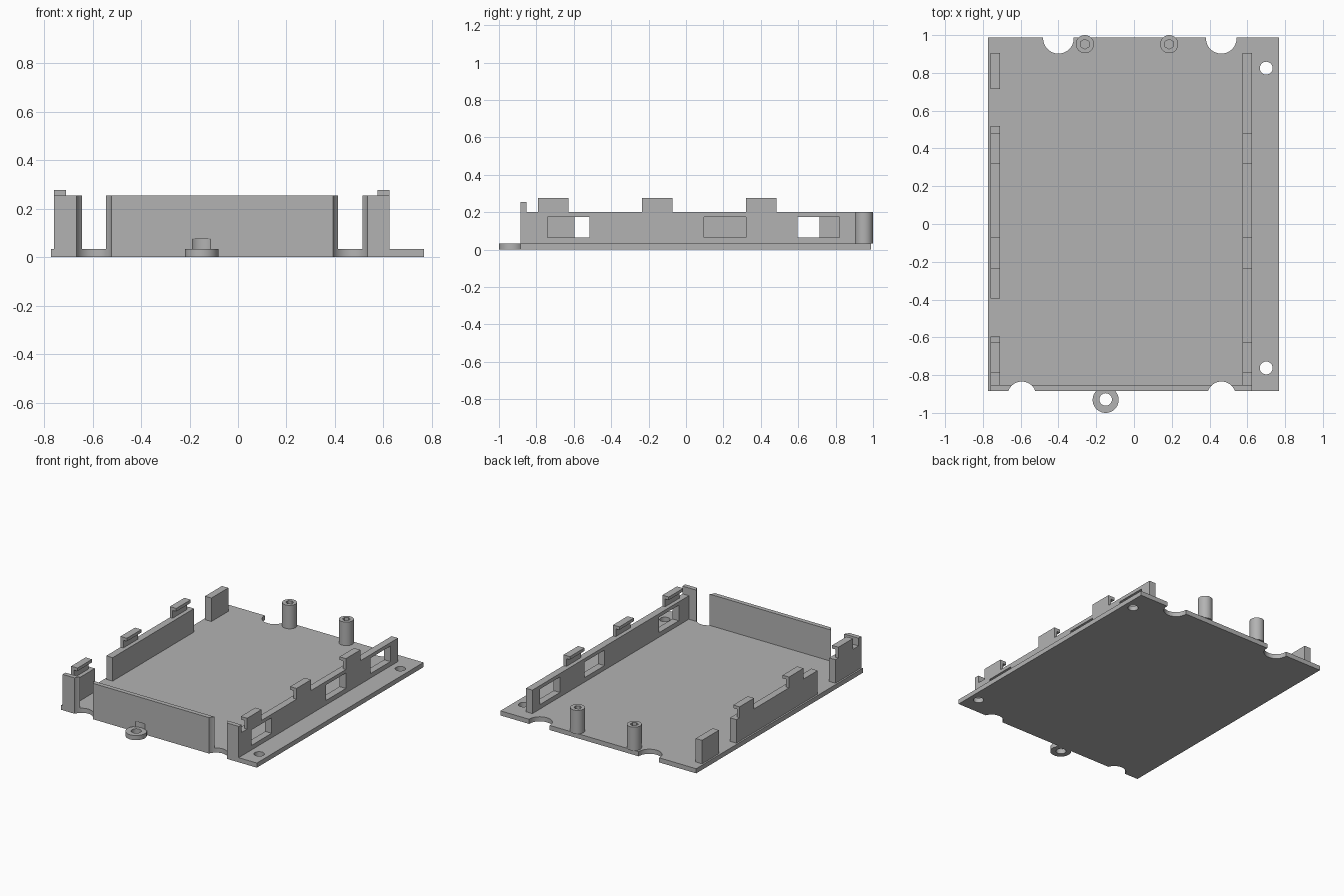
import bpy, bmesh, math

if "Cube" in bpy.data.objects:
    bpy.data.objects.remove(bpy.data.objects["Cube"])

grey = bpy.data.materials.new("grey plastic")
grey.diffuse_color = (0.45, 0.45, 0.45, 1)
grey.use_nodes = True
grey.node_tree.nodes["Principled BSDF"].inputs["Base Color"].default_value = grey.diffuse_color


def finish(name, bm):
    me = bpy.data.meshes.new(name)
    bm.to_mesh(me)
    bm.free()
    me.materials.append(grey)
    ob = bpy.data.objects.new(name, me)
    bpy.context.collection.objects.link(ob)
    return ob


def box(name, x0, x1, y0, y1, z0, z1):
    bm = bmesh.new()
    bmesh.ops.create_cube(bm, size=1)
    for v in bm.verts:
        v.co = (x1 if v.co.x > 0 else x0, y1 if v.co.y > 0 else y0, z1 if v.co.z > 0 else z0)
    return finish(name, bm)


def cylinder(name, x, y, r, z0, z1, sides=40):
    bm = bmesh.new()
    bmesh.ops.create_cone(bm, cap_ends=True, segments=sides, radius1=r, radius2=r, depth=z1 - z0)
    bmesh.ops.translate(bm, verts=bm.verts, vec=(x, y, (z0 + z1) / 2))
    return finish(name, bm)


def extrude_profile(name, points, y0, y1):
    """Extrude an xz outline along y."""
    bm = bmesh.new()
    face = bm.faces.new([bm.verts.new((x, y0, z)) for x, z in points])
    new = bmesh.ops.extrude_face_region(bm, geom=[face])["geom"]
    bmesh.ops.translate(bm, verts=[g for g in new if isinstance(g, bmesh.types.BMVert)],
                        vec=(0, y1 - y0, 0))
    bmesh.ops.recalc_face_normals(bm, faces=bm.faces)
    return finish(name, bm)


def boolean(ob, others, op="DIFFERENCE"):
    """Apply booleans and remove the helpers."""
    for o in others:
        m = ob.modifiers.new("cut", "BOOLEAN")
        m.operation, m.object, m.solver = op, o, "EXACT"
    dg = bpy.context.evaluated_depsgraph_get()
    dg.update()
    me = bpy.data.meshes.new_from_object(ob.evaluated_get(dg))
    ob.modifiers.clear()
    ob.data = me
    for o in others:
        bpy.data.objects.remove(o)


def smooth(ob):
    bpy.ops.object.select_all(action="DESELECT")
    ob.select_set(True)
    bpy.context.view_layer.objects.active = ob
    bpy.ops.object.shade_smooth_by_angle(angle=math.radians(30))


BASE, RIM, WALL, CLIP = 0.033, 0.2, 0.255, 0.277
FRONT, BACK = -0.885, 0.988
FRONT_NOTCHES = [(-0.594, -0.91, 0.076), (0.463, -0.91, 0.076)]
BACK_NOTCHES = [(-0.40, 0.983, 0.081), (0.462, 0.983, 0.081)]


def notch_cutters(notches):
    return [cylinder("cutter", x, y, r, -0.1, 0.4, 48) for x, y, r in notches]


# Base plate with corner notches, screw holes and front screw tab
base = box("base_plate", -0.772, 0.768, FRONT, BACK, 0, BASE)
boolean(base, [cylinder("tab", -0.15, -0.931, 0.069, 0, BASE)], "UNION")
holes = [(0.70, 0.825, 0.034), (0.70, -0.762, 0.034), (-0.15, -0.929, 0.033)]
boolean(base, notch_cutters(FRONT_NOTCHES + BACK_NOTCHES + holes))
smooth(base)

# Front wall, cut by the notches and a screw head recess
front = box("front_wall", -0.76, 0.625, FRONT, -0.853, BASE, WALL)
boolean(front, notch_cutters(FRONT_NOTCHES)
        + [cylinder("cutter", -0.15, -0.929, 0.058, 0, 0.075)])
smooth(front)

# Right wall with three windows
right = box("right_wall", 0.575, 0.625, -0.853, 0.905, BASE, RIM)
boolean(right, [box("cutter", 0.5, 0.7, y, y + 0.225, 0.065, 0.175)
                for y in (-0.74, 0.095, 0.595)])

# Left wall in three pieces
for name, y0, y1 in (("front", -0.853, -0.595), ("middle", -0.395, 0.52), ("back", 0.715, 0.905)):
    box("left_wall_" + name, -0.76, -0.71, y0, y1, BASE, RIM)

# Hooked clips along both side walls
for side, outer, d in (("left", -0.76, 1), ("right", 0.625, -1)):
    hook = [(outer, RIM), (outer + d * 0.022, RIM), (outer + d * 0.022, WALL),
            (outer + d * 0.05, WALL), (outer + d * 0.05, CLIP), (outer, CLIP)]
    for i, y in enumerate((-0.79, -0.235, 0.32)):
        extrude_profile(f"{side}_clip_{i + 1}", hook, y, y + 0.163)

# Back posts with hexagonal blind holes
for name, x in (("left", -0.26), ("right", 0.186)):
    post = cylinder(name + "_post", x, 0.952, 0.048, BASE, RIM)
    boolean(post, [cylinder("cutter", x, 0.952, 0.026, BASE + 0.01, 0.4, 6)])
    smooth(post)
